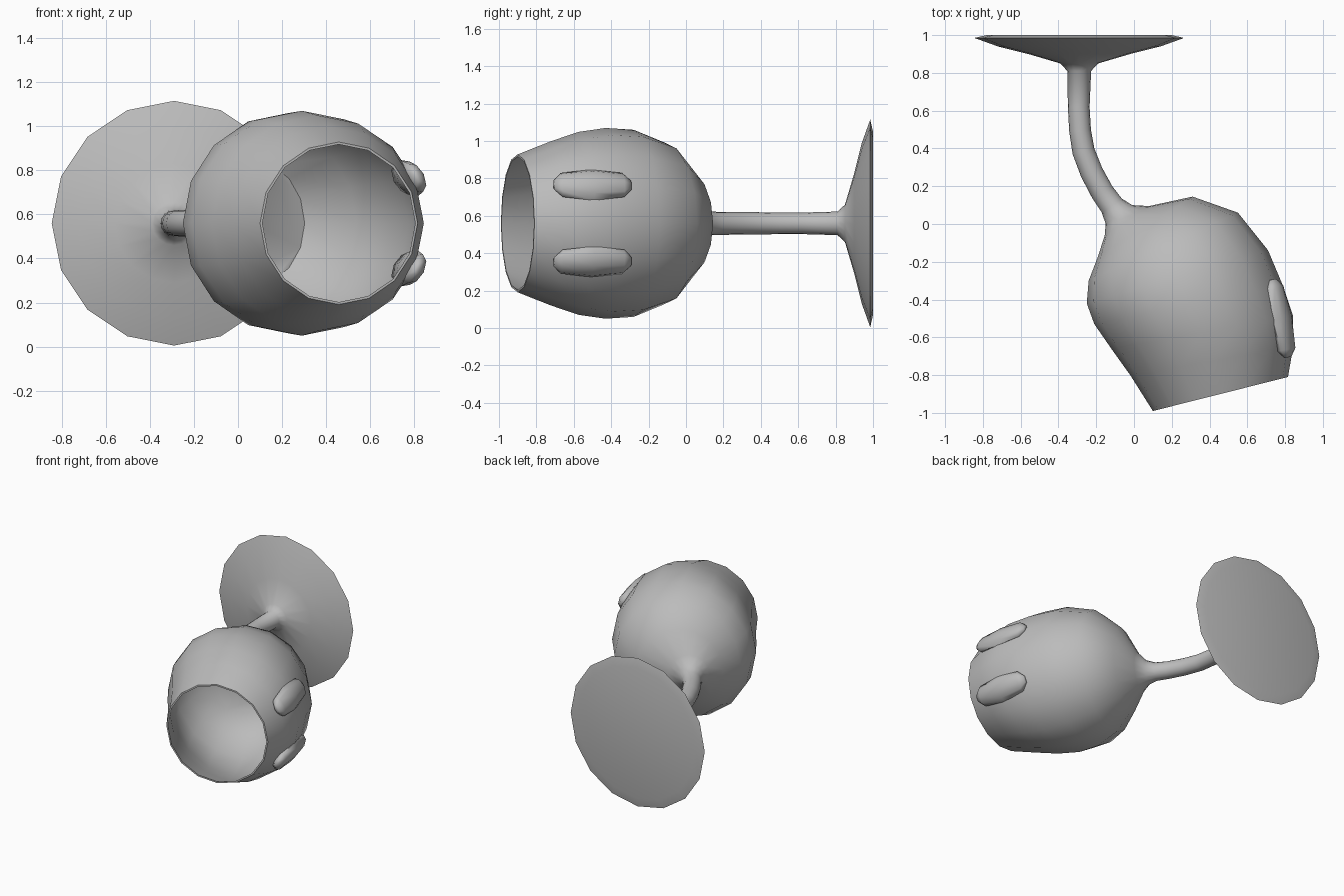
import bpy, bmesh, math
from mathutils import Vector, Matrix

old = bpy.data.objects.get("Cube")
if old:
    bpy.data.objects.remove(old)

SIDES = 16
AXIS_Z = 0.56

grey = bpy.data.materials.new("plain grey")
grey.use_nodes = True
grey.diffuse_color = (0.5, 0.5, 0.5, 1)
grey.node_tree.nodes["Principled BSDF"].inputs["Base Color"].default_value = (0.5, 0.5, 0.5, 1)


def loft(name, rings, angle):
    """Skin a list of vertex rings, closing both ends."""
    bm = bmesh.new()
    loops = [[bm.verts.new(p) for p in ring] for ring in rings]
    for a, b in zip(loops, loops[1:]):
        n = len(a)
        for i in range(n):
            j = (i + 1) % n
            bm.faces.new((a[i], a[j], b[j], b[i]))
    bm.faces.new(loops[0])
    bm.faces.new(loops[-1])
    bmesh.ops.recalc_face_normals(bm, faces=bm.faces)
    mesh = bpy.data.meshes.new(name)
    bm.to_mesh(mesh)
    bm.free()
    mesh.materials.append(grey)
    obj = bpy.data.objects.new(name, mesh)
    bpy.context.collection.objects.link(obj)
    bpy.ops.object.select_all(action='DESELECT')
    obj.select_set(True)
    bpy.context.view_layer.objects.active = obj
    bpy.ops.object.shade_smooth_by_angle(angle=math.radians(angle))
    return obj


def ring(left, right, scale=1.0):
    """Upright circle spanning two points of the plan outline."""
    l, r = Vector((*left, AXIS_Z)), Vector((*right, AXIS_Z))
    mid, half = (l + r) / 2, (r - l) / 2 * scale
    up = Vector((0, 0, half.length))
    turns = [2 * math.pi * i / SIDES for i in range(SIDES)]
    return [mid + half * math.cos(t) + up * math.sin(t) for t in turns]


# Foot: (y, radius) around a straight axis
foot = [(1.0, 0.49), (0.985, 0.555), (0.94, 0.43), (0.90, 0.27), (0.85, 0.10), (0.81, 0.063)]
rings = [ring((-0.29 - r, y), (-0.29 + r, y)) for y, r in foot]

# Bent stem: left and right plan outline
stem = [((-0.35, 0.62), (-0.235, 0.62)), ((-0.343, 0.49), (-0.228, 0.50)),
        ((-0.325, 0.37), (-0.21, 0.40)), ((-0.28, 0.25), (-0.17, 0.30)),
        ((-0.22, 0.135), (-0.115, 0.20)), ((-0.17, 0.06), (-0.065, 0.135)),
        ((-0.15, 0.0), (-0.01, 0.10))]

# Bowl: left and right plan outline, leaning towards the front
bowl = [((-0.155, -0.06), (0.08, 0.095)), ((-0.19, -0.17), (0.31, 0.145)),
        ((-0.24, -0.30), (0.55, 0.06)), ((-0.25, -0.42), (0.71, -0.14)),
        ((-0.21, -0.53), (0.79, -0.33)), ((-0.12, -0.66), (0.843, -0.49)),
        ((-0.02, -0.80), (0.843, -0.65)), ((0.10, -0.99), (0.815, -0.81))]
rings += [ring(*pair) for pair in stem + bowl]

# Thin inner wall back down to the bottom of the cup
rings += [ring(*pair, scale=0.97) for pair in reversed(bowl[1:])]
loft("bent_goblet", rings, 50)

# Two long low-poly eyes set through the wall
profile = [(-1, 0.3), (-0.8, 0.78), (0, 1), (0.8, 0.78), (1, 0.3)]
for name, side in (("upper_eye", 1), ("lower_eye", -1)):
    along = Vector((0.19, -0.98, 0)).normalized()
    across = Vector((-0.45, 0, 0.89 * side))
    across = (across - along * across.dot(along)).normalized()
    out = along.cross(across)
    centre = Vector((0.775, -0.5, AXIS_Z + 0.205 * side))
    eye = [[centre + along * 0.21 * t
            + across * 0.092 * w * math.cos(k * math.pi / 4)
            + out * 0.052 * w * math.sin(k * math.pi / 4) for k in range(8)]
           for t, w in profile]
    loft(name, eye, 60)
